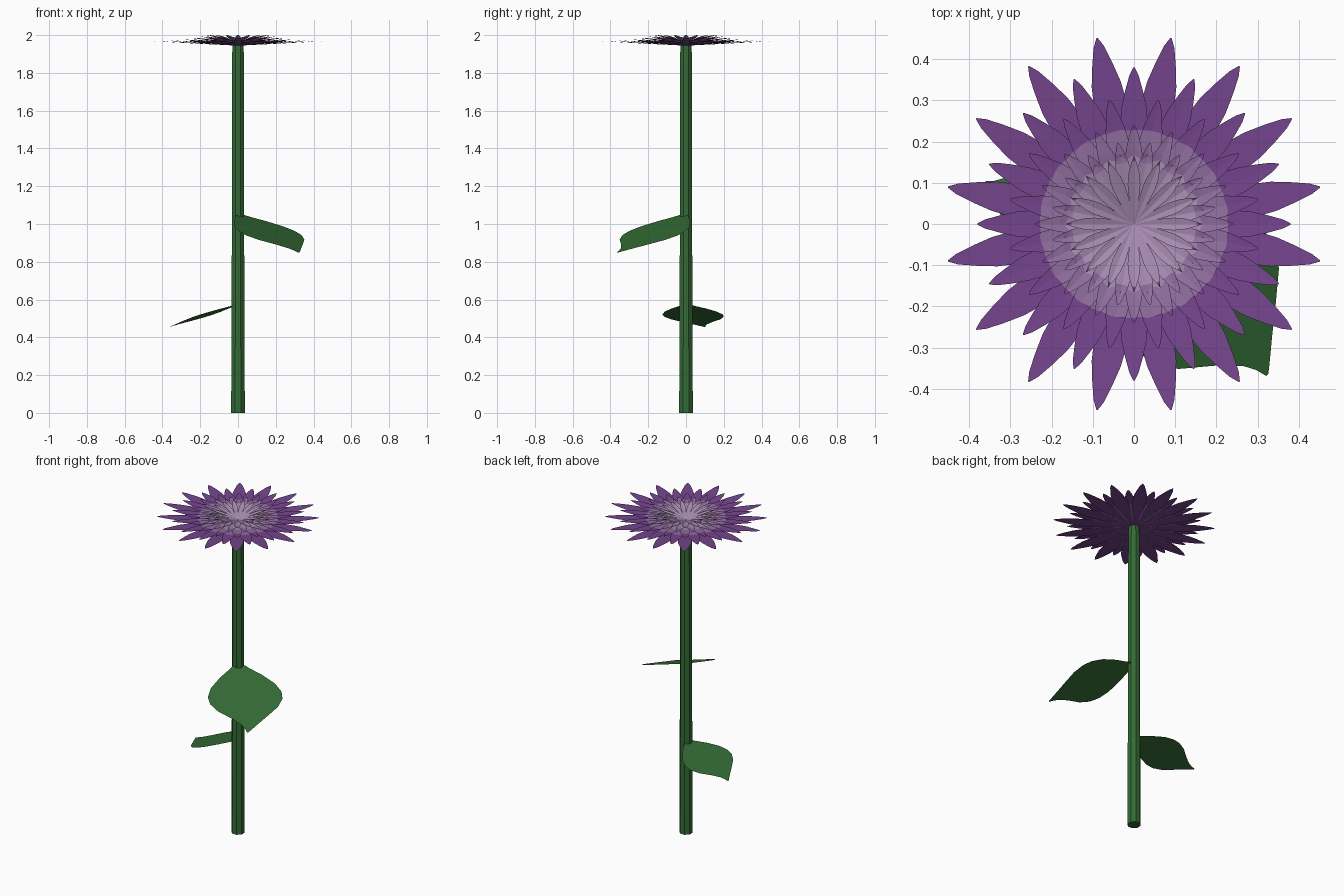
import bpy, bmesh
from math import sin, cos, pi, radians
from mathutils import Matrix, Vector

cube = bpy.data.objects.get("Cube")
if cube:
    bpy.data.objects.remove(cube, do_unlink=True)


def material(name, rgb):
    m = bpy.data.materials.new(name)
    m.use_nodes = True
    m.diffuse_color = (*rgb, 1)
    m.node_tree.nodes["Principled BSDF"].inputs["Base Color"].default_value = (*rgb, 1)
    return m


GREEN = material("leaf green", (0.034, 0.15, 0.036))
PURPLE = material("petal purple", (0.18, 0.06, 0.27))
LILAC = material("lilac", (0.29, 0.16, 0.36))
PALE = material("pale lilac", (0.39, 0.26, 0.45))


def finish(bm, name, mats):
    mesh = bpy.data.meshes.new(name)
    bm.to_mesh(mesh)
    bm.free()
    for m in mats:
        mesh.materials.append(m)
    ob = bpy.data.objects.new(name, mesh)
    bpy.context.collection.objects.link(ob)
    return ob


def loft(bm, rows, closed=False):
    """Quads between neighbouring rows of points; returns the faces."""
    rings = [[bm.verts.new(p) for p in row] for row in rows]
    faces = []
    for a, b in zip(rings, rings[1:]):
        n = len(a)
        for i in range(n if closed else n - 1):
            j = (i + 1) % n
            faces.append(bm.faces.new((a[i], b[i], b[j], a[j])))
    return rings, faces


# Stem: slightly tapering eight-sided column
SIDES = 8
bm = bmesh.new()
rows = []
for z, r in [(0, 0.039), (0.36, 0.038), (0.75, 0.036), (1.2, 0.035), (1.87, 0.034), (1.948, 0.032)]:
    rows.append([(r * cos(2 * pi * (i + 0.5) / SIDES), r * sin(2 * pi * (i + 0.5) / SIDES), z)
                 for i in range(SIDES)])
rings, _ = loft(bm, rows, closed=True)
bm.faces.new(rings[0])
bm.faces.new(rings[-1])
bmesh.ops.recalc_face_normals(bm, faces=bm.faces[:])
finish(bm, "stem", [GREEN])


# Leaves: broad sloping blades with a hooked tip
OUTLINE = [(0, 0.02), (0.04, 0.06), (0.09, 0.12), (0.16, 0.185), (0.22, 0.212), (0.27, 0.208),
           (0.325, 0.172), (0.385, 0.1), (0.43, 0.05), (0.46, 0.024), (0.487, 0.004)]


def leaf(name, heading, scale, z, drop):
    bm = bmesh.new()
    rows = []
    for s, w in OUTLINE:
        hook = -0.03 * max(0, (s - 0.38) / 0.107) ** 2
        rows.append([(s, k * w + hook, -drop * s) for k in (-1, 0, 1)])
    loft(bm, rows)
    bmesh.ops.recalc_face_normals(bm, faces=bm.faces[:])
    if sum(f.normal.z for f in bm.faces) < 0:
        bmesh.ops.reverse_faces(bm, faces=bm.faces[:])
    bm.transform(Matrix.Translation((0, 0, z)) @ Matrix.Rotation(radians(heading), 4, "Z")
                 @ Matrix.Scale(scale, 4))
    ob = finish(bm, name, [GREEN])
    for p in ob.data.polygons:
        p.use_smooth = True


leaf("upper_leaf", -45, 1, 1.053, 0.42)
leaf("lower_leaf", 168, 0.77, 0.575, 0.32)


# Flower head: stacked whorls of tapering petals, steeper towards the centre
PROFILE = [(0.0, 0.0), (0.2, 0.033), (0.4, 0.068), (0.6, 0.087), (0.75, 0.075),
           (0.86, 0.05), (0.95, 0.025), (1, 0.0)]
BANDS = (0.155, 0.225)


def half_width(t):
    for (t0, w0), (t1, w1) in zip(PROFILE, PROFILE[1:]):
        if t <= t1:
            return w0 + (w1 - w0) * (t - t0) / (t1 - t0)
    return 0


def whorl(index, reach, base_z, tip_z, cup):
    bm = bmesh.new()
    # extra cross-sections where the colour changes
    cuts = [b / reach for b in BANDS if b < reach * 0.97]
    stations = sorted({t for t, _ in PROFILE} | set(cuts))
    for k in range(16):
        turn = Matrix.Rotation(2 * pi * (k + (0.5 if index % 2 == 0 else 0)) / 16, 3, "Z")
        rows = []
        for t in stations:
            w = half_width(t) * reach + 0.0015
            z = base_z + (tip_z - base_z) * t
            bulge = 0.012 if t in cuts else 0
            rows.append([turn @ Vector((t * reach + (bulge if e == 0 else 0), e * w,
                                        z + cup * w * abs(e))) for e in (-1, 0, 1)])
        _, faces = loft(bm, rows)
        for f in faces:
            r = f.calc_center_median().to_2d().length
            f.material_index = 0 if index == 0 or r > BANDS[1] else 1 if r > BANDS[0] else 2
    bmesh.ops.recalc_face_normals(bm, faces=bm.faces[:])
    for f in bm.faces:
        if f.normal.z < 0:
            f.normal_flip()
    finish(bm, f"petal_whorl_{index + 1}", [PURPLE, LILAC, PALE])


WHORLS = [(0.46, 1.944, 1.968, 0.0), (0.38, 1.946, 1.972, 0.03), (0.306, 1.948, 1.978, 0.06),
          (0.24, 1.95, 1.985, 0.12), (0.2, 1.952, 1.992, 0.2), (0.16, 1.954, 2.0, 0.25)]
for i, (reach, base_z, tip_z, cup) in enumerate(WHORLS):
    whorl(i, reach, base_z, tip_z, cup)
